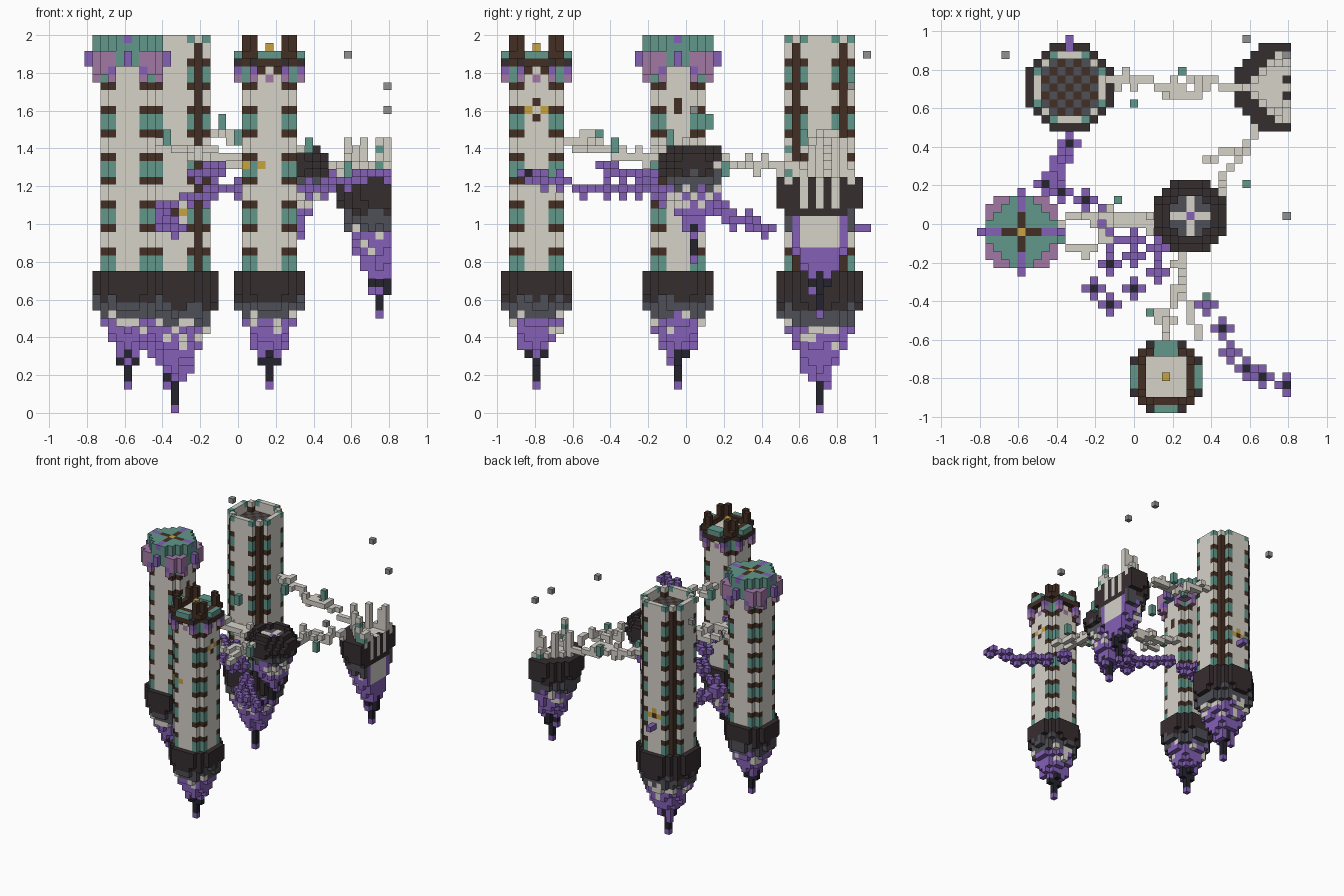
import bpy, bmesh, math, random
from mathutils import Vector

random.seed(7)
old = bpy.data.objects.get("Cube")
if old:
    bpy.data.objects.remove(old)

UNIT = 1 / 24          # edge length of one block
LIMIT = 19             # the model is cropped flat at this x

PALETTE = {
    "stone": "D6D2C9", "dark_rock": "362D2F", "slate": "4E4E57", "purple": "8360B5",
    "obsidian": "25242F", "teal": "62978B", "brown": "442F24", "gold": "C6A340",
    "mauve": "A279A5", "grey": "919191",
}


def linear(c):
    return c / 12.92 if c <= 0.04045 else ((c + 0.055) / 1.055) ** 2.4


def make_material(name, code):
    rgb = [linear(int(code[i:i + 2], 16) / 255) for i in (0, 2, 4)]
    mat = bpy.data.materials.new(name)
    mat.use_nodes = True
    mat.diffuse_color = (*rgb, 1)
    bsdf = mat.node_tree.nodes["Principled BSDF"]
    bsdf.inputs["Base Color"].default_value = (*rgb, 1)
    bsdf.inputs["Roughness"].default_value = 0.9
    return mat


MATERIALS = {n: make_material(n, c) for n, c in PALETTE.items()}
NAMES = list(PALETTE)
blocks = {}            # cell -> (part, colour)


def put(part, x, y, z, colour, replace=True):
    cell = (x, y, z)
    if abs(x) <= LIMIT and 0 <= z < 48 and (replace or cell not in blocks):
        blocks[cell] = (part, colour)


def disc(radius):
    n = int(radius) + 1
    span = range(-n, n + 1)
    return [(a, b) for a in span for b in span if math.hypot(a, b) <= radius]


SMALL, MEDIUM, LARGE = 3.65, 4.5, 5.5


# Tapering rock root that hangs below every tower and island
def root(part, cx, cy, top, length, radius, shoulder=0.2):
    for dx, dy in disc(radius):
        d = math.hypot(dx, dy)
        wobble = random.uniform(0.85, 1.15)
        for k in range(length):
            t = k / (length - 1)
            reach = radius
            if t > shoulder:
                slope = ((t - shoulder) / (0.85 - shoulder)) ** 1.2 if t < 0.85 else 1.2
                reach = max(radius * (1 - 0.9 * slope * wobble), 1 if t < 0.78 else 0.1)
            if d > reach:
                continue
            n = random.random()
            if t < 0.2 + 0.08 * n:
                colour = "dark_rock"
            elif t < 0.32 + 0.1 * n:
                colour = "slate"
            elif d < 1.1 and 0.7 < t < 0.97 and (d < 0.5 or n < 0.5):
                colour = "obsidian"
            else:
                colour = "stone" if n < 0.3 and t < 0.55 else "purple"
            put(part, cx + dx, cy + dy, top - k, colour)


# Round shaft whose corner columns carry brown-capped teal panels
def shaft(part, cx, cy, radius, bottom, top):
    edge = int(radius)
    panel = ("teal", "teal", "brown", "stone", "stone", "brown")
    for dx, dy in disc(radius):
        low, high = sorted((abs(dx), abs(dy)))
        for z in range(bottom, top):
            colour = "stone"
            if high == edge and low == 2:
                colour = panel[z % 6]
            elif low == high == 3:
                colour = "brown"
            put(part, cx + dx, cy + dy, z, colour)


# West tower with a rounded cap and hanging blossom fringe
wx, wy = -14, -1
root("west_tower", wx, wy, 17, 15, MEDIUM)
shaft("west_tower", wx, wy, SMALL, 18, 46)
for dx, dy in disc(LARGE):
    low, high = sorted((abs(dx), abs(dy)))
    x, y, d = wx + dx, wy + dy, math.hypot(dx, dy)
    if d <= 4.2:
        for z in (45, 46, 47):
            colour = "teal"
            if low == 0 and z == 47:
                colour = "gold" if high == 0 else "brown" if high <= 2 else "purple"
            put("west_cap", x, y, z, colour)
    if high == 5 and low == 0:
        for z in (44, 45):
            put("west_cap", x, y, z, "purple")
    elif high == 4 and low >= 2 or low == high == 3:
        for z in (42 if low == 2 else 43, 44, 45):
            put("west_cap", x, y, z, "mauve")
        put("west_cap", x, y, 43, "purple" if low == 2 else "mauve")
    elif high == 4:
        for z in (44, 45):
            put("west_cap", x, y, z, "teal" if low else "purple")
for z in (38, 39):
    put("west_tower", wx + 3, wy, z, "brown")

# South tower with battlements
sx0, sy0 = 4, -19
root("south_tower", sx0, sy0, 17, 15, MEDIUM)
shaft("south_tower", sx0, sy0, SMALL, 18, 45)
for dx, dy in disc(MEDIUM):
    low, high = sorted((abs(dx), abs(dy)))
    x, y = sx0 + dx, sy0 + dy
    if high == 4:
        if low <= 1:
            put("battlements", x, y, 45, "teal")
            put("battlements", x, y, 44, "brown")
        else:
            put("battlements", x, y, 44, "dark_rock")
            put("battlements", x, y, 43, "purple")
            put("battlements", x, y, 42, "mauve")
    elif high == 3:
        put("battlements", x, y, 45, "teal" if dy == 3 and low < 2 else "brown")
        if low <= 1:
            put("battlements", x, y, 43, "brown" if low else "stone")
            put("battlements", x, y, 42, "stone" if low else "mauve")
        if low == 2:
            for z in (46, 47):
                put("battlements", x, y, z, "brown")
for z in (45, 46):
    put("beacon", sx0, sy0, z, "gold")
for z in (37, 39):
    put("south_tower", sx0 + 3, sy0, z, "brown")
for dy in (-1, 1):
    put("south_tower", sx0 + 3, sy0 + dy, 38, "gold")
for dx, dy in ((-1, -3), (-3, -2)):
    put("south_tower", sx0 + dx, sy0 + dy, 31, "gold")

# North tower, open at the top with a patterned floor
nx, ny = -8, 17
root("north_tower", nx, ny, 17, 18, LARGE)
shaft("north_tower", nx, ny, MEDIUM, 18, 48)
for dx, dy in disc(MEDIUM):
    if math.hypot(dx, dy) > SMALL:
        put("north_tower", nx + dx, ny + dy, 47, "teal" if dx * dy in (8, -8) else "stone")
    else:
        for z in (46, 47):
            blocks.pop((nx + dx, ny + dy, z), None)
        put("north_floor", nx + dx, ny + dy, 45, "slate" if (dx + dy) % 2 else "brown")
for side in (-4, 4):
    for dx, z, c in ((0, 25, "brown"), (1, 25, "gold"), (-1, 25, "gold"), (0, 26, "gold")):
        put("north_tower", nx + dx, ny + side, z, c)
for y in (22, 23):
    put("north_blossom", nx, y, 23, "purple")

# Central island: a low dome with a small crater
ix, iy = 7, 1
root("central_island", ix, iy, 33, 15, MEDIUM, 0.14)
for dx, dy in disc(MEDIUM):
    d = math.hypot(dx, dy)
    if d > 3.2 or d < 2.3:
        blocks.pop((ix + dx, iy + dy, 33), None)
    if d > 4.2:
        blocks.pop((ix + dx, iy + dy, 32), None)
    if d < 2.3:
        colour = "purple" if d == 0 else "slate" if dx * dy else "stone"
        put("central_island", ix + dx, iy + dy, 32, colour)

# East island, sliced flat, carrying low ruined walls
ex, ey = 18, 17
root("east_island", ex, ey, 29, 18, LARGE, 0.1)
for dy in range(-5, 6):
    for x in range(14, LIMIT + 1):
        if abs(dy) <= min(x - 14, 4):
            put("east_island", x, ey + dy, 29, "stone")
            border = abs(dy) == x - 14 or abs(dy) >= 3
            height = random.randint(1, 5) if border else random.choice((0, 0, 0, 1))
            for z in range(30, 30 + height):
                corner = abs(dy) == 4 and z % 3 != 2 and z < 29 + height
                put("ruined_wall", x, ey + dy, z, "teal" if corner else "stone")
for dy in range(-3, 4):
    for z in range(18, 30):
        if (LIMIT, ey + dy, z) in blocks:
            stripe = dy % 2 == 0 and abs(dy) < 3 and z > 25
            fill = abs(dy) < 3 and 21 <= z < 25
            base = "dark_rock" if z > 24 else "purple"
            put("east_island", LIMIT, ey + dy, z, "stone" if stripe or fill else base)


# Broken walkways between towers: ragged runs of blocks through points
def walkway(part, points):
    for a, b in zip(points, points[1:]):
        a, b = Vector(a), Vector(b)
        steps = int(max(abs(c) for c in b - a))
        along_x = abs(b.x - a.x) > abs(b.y - a.y)
        for i in range(steps + 1):
            x, y, z = (round(c) for c in a.lerp(b, i / max(steps, 1)))
            put(part, x, y, z, "stone", False)
            if random.random() < 0.25:
                put(part, x, y, z + random.choice((-1, 1)), "stone", False)
            if random.random() < 0.25:
                side = random.choice((-1, 1))
                put(part, x + side * (not along_x), y + side * along_x, z, "stone", False)


walkway("north_walkway", [(-3, 18, 35), (2, 18, 34), (3, 17, 33), (6, 17, 33), (8, 18, 32), (13, 17, 31)])
walkway("north_walkway", [(4, 16, 33), (8, 16, 33), (9, 17, 32)])
walkway("west_walkway", [(-10, 0, 34), (-8, 1, 33), (-4, 1, 32), (3, 1, 32)])
walkway("west_walkway", [(-8, -3, 33), (-5, -3, 33), (-3, 0, 32), (3, 0, 32)])
walkway("south_walkway", [(4, -15, 34), (4, -12, 34), (5, -9, 33), (6, -5, 32), (7, -3, 32)])
walkway("south_walkway", [(8, -14, 33), (7, -11, 33), (6, -8, 32)])
walkway("east_walkway", [(10, 4, 31), (12, 7, 31), (14, 9, 31), (15, 12, 31)])
walkway("east_walkway", [(9, 8, 31), (11, 9, 31), (14, 9, 30)])
for x, y, z in ((6, 19, 33), (0, 15, 34), (2, -11, 34), (9, -9, 33), (14, 5, 30), (-2, 3, 36), (-9, -2, 34)):
    for k in (0, 1):
        put("teal_posts", x, y, z + k, "teal", False)


# Purple vines: chains of cross-shaped beads with dark hearts
def vine(part, points):
    for x, y, z in points:
        for dx, dy, dz in ((1, 0, 0), (-1, 0, 0), (0, 1, 0), (0, -1, 0), (0, 0, -1)):
            put(part, x + dx, y + dy, z + dz, "purple", False)
        put(part, x, y, z, "obsidian", False)
        if random.random() < 0.45:
            put(part, x, y, z + 1, "purple", False)


vine("north_vine", [(-8, 10, 23), (-9, 8, 24), (-10, 6, 24), (-11, 5, 25), (-9, 4, 26), (-6, 3, 27), (-4, 1, 27)])
vine("middle_vine", [(-3, -2, 28), (0, -2, 28), (0, -4, 28), (3, -3, 27), (3, -6, 28), (0, -8, 28),
                     (-3, -5, 30), (-5, -8, 30), (-3, -10, 31)])
vine("south_vine", [(9, -10, 28), (11, -13, 28), (12, -16, 29), (14, -18, 29), (16, -19, 30), (19, -20, 30)])

# Loose floating blocks
for cell in ((-16, 21, 46), (14, 23, 45), (19, 21, 41), (19, 1, 38)):
    put("floating_blocks", *cell, "grey")

# Turn the blocks of each part into a mesh with only the exposed faces
AXES = [Vector(v) for v in ((1, 0, 0), (0, 1, 0), (0, 0, 1))]
for part in sorted({p for p, _ in blocks.values()}):
    bm = bmesh.new()
    corners = {}

    def corner(p):
        key = tuple(round(c * 2) for c in p)
        if key not in corners:
            corners[key] = bm.verts.new((p + Vector((0, 0, 0.5))) * UNIT)
        return corners[key]

    for cell, (owner, colour) in blocks.items():
        if owner != part:
            continue
        centre = Vector(cell)
        for i in range(3):
            for sign in (-1, 1):
                n = AXES[i] * sign
                if tuple(int(c) for c in centre + n) in blocks:
                    continue
                u, v = AXES[(i + 1) % 3] / 2, AXES[(i + 2) % 3] * sign / 2
                m = centre + n / 2
                face = bm.faces.new([corner(p) for p in (m - u - v, m + u - v, m + u + v, m - u + v)])
                face.material_index = NAMES.index(colour)
    mesh = bpy.data.meshes.new(part)
    bm.to_mesh(mesh)
    bm.free()
    for name in NAMES:
        mesh.materials.append(MATERIALS[name])
    bpy.context.collection.objects.link(bpy.data.objects.new(part, mesh))
